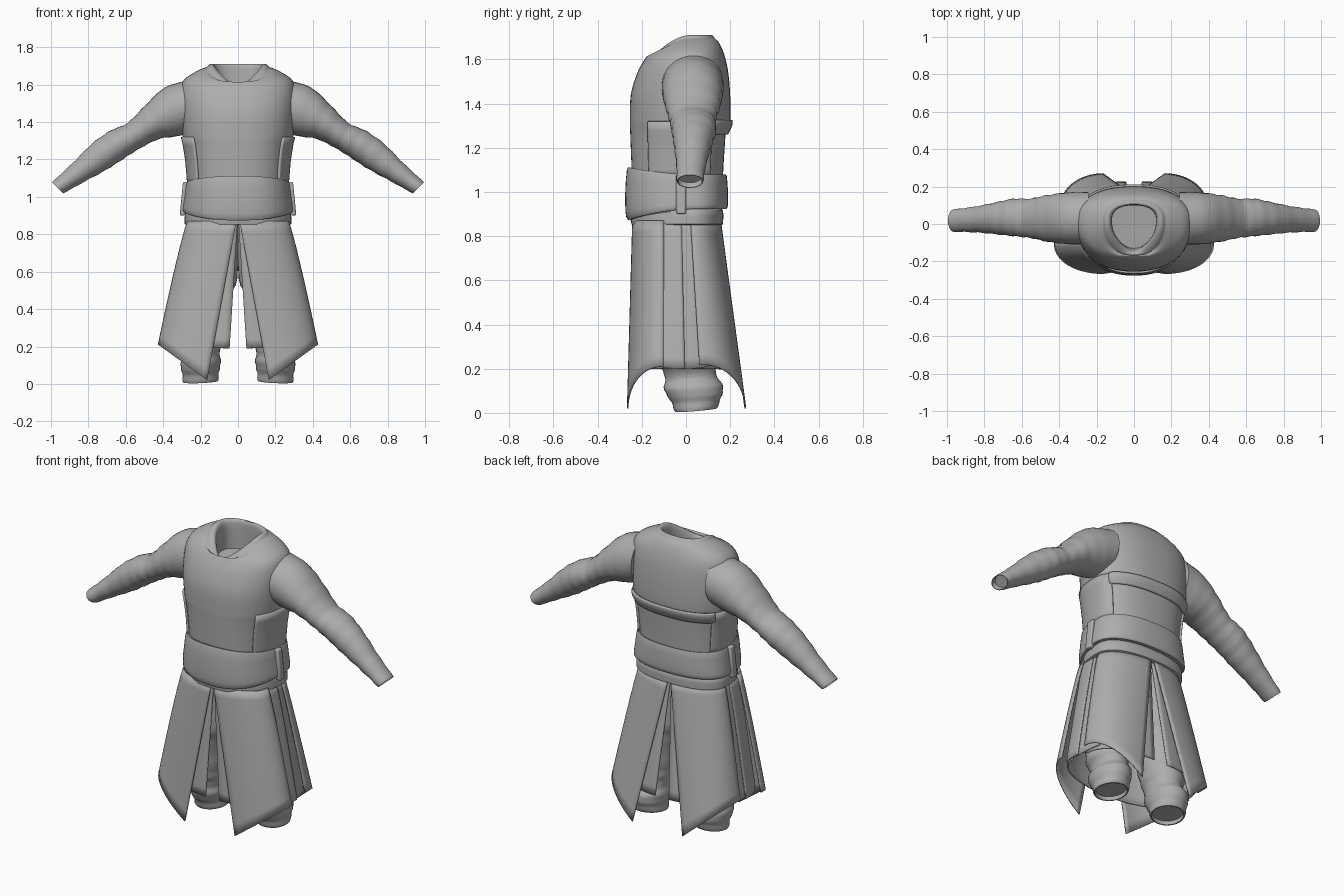
import bpy, bmesh, math
from mathutils import Vector

cube = bpy.data.objects.get("Cube")
if cube:
    bpy.data.objects.remove(cube, do_unlink=True)

cloth = bpy.data.materials.new("grey_cloth")
cloth.use_nodes = True
GREY = (0.42, 0.42, 0.42, 1)
cloth.diffuse_color = GREY
cloth.node_tree.nodes["Principled BSDF"].inputs["Base Color"].default_value = GREY


def finish(name, bm, thickness=0, angle=42):
    bmesh.ops.recalc_face_normals(bm, faces=bm.faces)
    mesh = bpy.data.meshes.new(name)
    bm.to_mesh(mesh)
    bm.free()
    mesh.materials.append(cloth)
    for p in mesh.polygons:
        p.use_smooth = True
    mesh.set_sharp_from_angle(angle=math.radians(angle))
    ob = bpy.data.objects.new(name, mesh)
    bpy.context.collection.objects.link(ob)
    if thickness:
        mod = ob.modifiers.new("thickness", 'SOLIDIFY')
        mod.thickness = thickness
        mod.offset = 0
    return ob


def grid(name, rows, closed=True, caps=(), thickness=0):
    """Skin a list of equally long point rows."""
    bm = bmesh.new()
    vs = [[bm.verts.new(p) for p in row] for row in rows]
    n = len(rows[0])
    for a, b in zip(vs, vs[1:]):
        for i in range(n if closed else n - 1):
            j = (i + 1) % n
            bm.faces.new((a[i], a[j], b[j], b[i]))
    for k in caps:
        bm.faces.new(vs[k])
    return finish(name, bm, thickness)


def smooth(rows, steps):
    """Catmull-Rom interpolation between tuples of numbers."""
    out = []
    for i in range(len(rows) - 1):
        p0, p1, p2, p3 = (rows[max(0, min(len(rows) - 1, i + k))] for k in (-1, 0, 1, 2))
        for s in range(steps):
            t = s / steps
            out.append(tuple(
                0.5 * (2 * b + (c - a) * t + (2 * a - 5 * b + 4 * c - d) * t * t
                       + (3 * b - a - 3 * c + d) * t ** 3)
                for a, b, c, d in zip(p0, p1, p2, p3)))
    out.append(rows[-1])
    return out


def body_point(row, a, off=0, e=0.85):
    """Row: back height, front drop, half width, front y, back y, front pinch."""
    zb, drop, hw, yf, yb, pinch = row
    c, s = math.cos(a), math.sin(a)
    f = max(0, -s)
    x = math.copysign(abs(c) ** e, c) * (hw + off) * (1 - pinch * f * f)
    reach = (yb + off - 0.02) if s > 0 else (0.02 - yf + off)
    y = 0.02 + math.copysign(abs(s) ** e, s) * reach
    return (x, y, zb - drop * f ** 1.5)


def body_ring(row, n=64):
    return [body_point(row, math.tau * i / n) for i in range(n)]


# Vest, from waist over the shoulders and down into the neck opening
VEST = [
    (0.88, 0, 0.255, -0.235, 0.16, 0), (1.08, 0, 0.262, -0.245, 0.168, 0),
    (1.20, 0, 0.272, -0.25, 0.175, 0), (1.28, 0, 0.285, -0.253, 0.182, 0),
    (1.32, 0, 0.295, -0.254, 0.2, 0), (1.44, 0, 0.308, -0.25, 0.2, 0),
    (1.55, 0.01, 0.31, -0.22, 0.19, 0), (1.625, 0.03, 0.29, -0.19, 0.172, 0),
    (1.675, 0.06, 0.215, -0.175, 0.15, 0), (1.695, 0.095, 0.165, -0.168, 0.13, 0)]
NECK = [
    (1.695, 0.095, 0.165, -0.168, 0.13, 0.0), (1.71, 0.105, 0.15, -0.16, 0.118, 0.1),
    (1.705, 0.108, 0.128, -0.15, 0.103, 0.4), (1.66, 0.085, 0.118, -0.14, 0.1, 0.4),
    (1.54, 0.03, 0.12, -0.13, 0.1, 0.3)]
grid("vest", [body_ring(r) for r in smooth(VEST, 4) + smooth(NECK, 3)[1:]], caps=(0, -1))


def vest_row(z):
    for a, b in zip(VEST, VEST[1:]):
        if a[0] <= z <= b[0]:
            t = (z - a[0]) / (b[0] - a[0])
            return tuple(p + (q - p) * t for p, q in zip(a, b))


def wrap(name, z0, z1, a0, a1, off, thickness, puff=0):
    """A strip of cloth lying on the vest between two heights and angles."""
    rows = []
    for k in range(7):
        t = k / 6
        row = vest_row(z0 + (z1 - z0) * t)
        o = off + puff * math.sin(math.pi * t)
        rows.append([body_point(row, math.radians(a0 + (a1 - a0) * i / 24), o) for i in range(25)])
    return grid(name, rows, False, thickness=thickness)


wrap("back_strap", 1.262, 1.325, 27, 153, 0.004, 0.012, 0.008)
wrap("left_vest_flap", 1.06, 1.32, -40, 31, 0.004, 0.014)
wrap("right_vest_flap", 1.06, 1.32, 149, 220, 0.004, 0.014)

# Sash and the narrow belt below it
SASH = [
    (1.06, -0.03, 0.25, -0.22, 0.15, 0), (1.078, -0.033, 0.268, -0.255, 0.175, 0),
    (1.07, -0.028, 0.278, -0.268, 0.185, 0), (1.0, 0, 0.288, -0.275, 0.19, 0),
    (0.945, 0.035, 0.297, -0.274, 0.19, 0), (0.922, 0.048, 0.293, -0.262, 0.182, 0),
    (0.925, 0.045, 0.25, -0.22, 0.15, 0)]
BELT = [
    (0.93, 0.045, 0.26, -0.22, 0.15, 0), (0.915, 0.035, 0.282, -0.25, 0.168, 0),
    (0.865, 0.008, 0.285, -0.247, 0.168, 0), (0.85, 0, 0.276, -0.238, 0.16, 0),
    (0.85, 0, 0.2, -0.17, 0.1, 0)]
grid("sash", [body_ring(r) for r in smooth(SASH, 2)])
grid("lower_belt", [body_ring(r) for r in smooth(BELT, 2)], caps=(-1,))


def box(name, centre, size, tilt):
    bm = bmesh.new()
    bmesh.ops.create_cube(bm, size=1)
    for v in bm.verts:
        v.co = Vector(centre) + Vector(a * b for a, b in zip(v.co, size))
        v.co.x -= tilt * (v.co.z - centre[2])
    ob = finish(name, bm)
    mod = ob.modifiers.new("soft_edges", 'BEVEL')
    mod.width, mod.segments = 0.008, 2


def limb(name, rings, cap_inset):
    """Tube through (centre, u, v) rings with a recessed open end."""
    rows = []
    for k, (c, u, v) in enumerate(rings):
        rows.append([c + u * math.cos(math.tau * i / 32) + v * math.sin(math.tau * i / 32)
                     for i in range(32)])
    c, u, v = rings[-1]
    for scale, depth in ((0.93, 0), (0.88, 1)):
        rows.append([c + cap_inset * depth + (p - c) * scale for p in rows[len(rings) - 1]])
    grid(name, rows, caps=(0, -1))


# Sleeve rows: top x, top z, bottom x, bottom z, centre y, half depth
SLEEVE = [
    (0.24, 1.63, 0.25, 1.35, 0.03, 0.14), (0.39, 1.585, 0.32, 1.325, 0.03, 0.138),
    (0.50, 1.485, 0.42, 1.31, 0.03, 0.125), (0.59, 1.395, 0.52, 1.262, 0.03, 0.105),
    (0.68, 1.355, 0.61, 1.205, 0.035, 0.1), (0.78, 1.285, 0.70, 1.147, 0.03, 0.085),
    (0.89, 1.175, 0.82, 1.082, 0.024, 0.068), (0.995, 1.078, 0.935, 1.018, 0.018, 0.06)]
# Trouser rows: z, centre x, centre y, half width, half depth
LEG = [
    (0.86, 0.11, -0.03, 0.13, 0.14), (0.56, 0.145, -0.02, 0.14, 0.15),
    (0.46, 0.17, -0.01, 0.125, 0.145), (0.30, 0.185, 0.0, 0.115, 0.13),
    (0.22, 0.195, 0.01, 0.11, 0.125), (0.17, 0.19, 0.02, 0.092, 0.115),
    (0.11, 0.2, 0.035, 0.108, 0.133), (0.06, 0.2, 0.045, 0.098, 0.113),
    (0.012, 0.2, 0.045, 0.095, 0.095)]


def panel(name, side, inner, outer, hem, top=0.87):
    """Skirt cloth on a quarter arc; inner/outer are (x, y) at top then bottom."""
    (xi0, yi0, xi1, yi1), (xo0, yo0, xo1, yo1) = inner, outer
    rows = []
    for k in range(15):
        v = k / 14
        w = v ** 0.88
        row = []
        for i in range(17):
            a = math.pi / 2 * i / 16
            sn, cs = math.sin(a), math.cos(a)
            xi, xo = xi0 + (xi1 - xi0) * v, xo0 + (xo1 - xo0) * w
            yi, yo = yi0 + (yi1 - yi0) * v, yo0 + (yo1 - yo0) * v
            bottom = hem[0] + (hem[1] - hem[0]) * sn
            row.append((side * (xi + (xo - xi) * sn), yo + (yi - yo) * cs ** 0.9,
                        top + (bottom - top) * v))
        rows.append(row)
    grid(name, rows, False, thickness=0.007)


for side, label in ((1, "left"), (-1, "right")):
    # Sleeves with soft folds towards the wrist
    rings = []
    for k, (tx, tz, bx, bz, y, d) in enumerate(smooth(SLEEVE, 5)):
        fold = 1 + 0.025 * math.sin(k * 1.9) * min(1, k / 15)
        rings.append((Vector((side * (tx + bx) / 2, y, (tz + bz) / 2)),
                      Vector((side * (tx - bx) / 2, 0, (tz - bz) / 2)) * fold,
                      Vector((0, d * fold, 0))))
    limb(label + "_sleeve", rings, Vector((-side * 0.02, 0, 0.02)))

    # Trouser legs with bunched folds at the hem
    rings = []
    for k, (z, x, y, rx, ry) in enumerate(smooth(LEG, 4)):
        fold = 1 + 0.02 * math.sin(k * 1.7)
        rings.append((Vector((side * x, y, z)), Vector((rx * fold, 0, -0.004 * side)),
                      Vector((0, ry * fold, 0.008))))
    limb(label + "_trouser_leg", rings, Vector((0, 0, 0.02)))

    # Outer skirt panels with pointed inner corners
    panel(label + "_front_panel", side, (0.008, -0.24, 0.165, -0.264),
          (0.268, -0.1, 0.425, -0.1), (0.02, 0.21))
    panel(label + "_back_panel", side, (0.008, 0.155, 0.165, 0.268),
          (0.268, 0.02, 0.4, 0.06), (0.02, 0.22))
    # Straight under panels beside the centre slits and at the hips
    panel(label + "_front_under_panel", side, (0.002, -0.225, 0.045, -0.24),
          (0.25, -0.07, 0.375, -0.07), (0.19, 0.2))
    panel(label + "_back_under_panel", side, (0.002, 0.14, 0.045, 0.225),
          (0.25, 0.0, 0.36, 0.03), (0.19, 0.2))
    panel(label + "_hip_panel_front", side, (0.25, -0.13, 0.36, -0.13),
          (0.265, -0.02, 0.392, -0.005), (0.215, 0.2))
    panel(label + "_hip_panel_back", side, (0.24, 0.08, 0.34, 0.12),
          (0.26, -0.04, 0.382, -0.03), (0.22, 0.2))

    # Loop holding the sash at the hip
    box(label + "_sash_loop", (side * 0.288, -0.022, 0.99), (0.03, 0.045, 0.18), side * 0.1)
